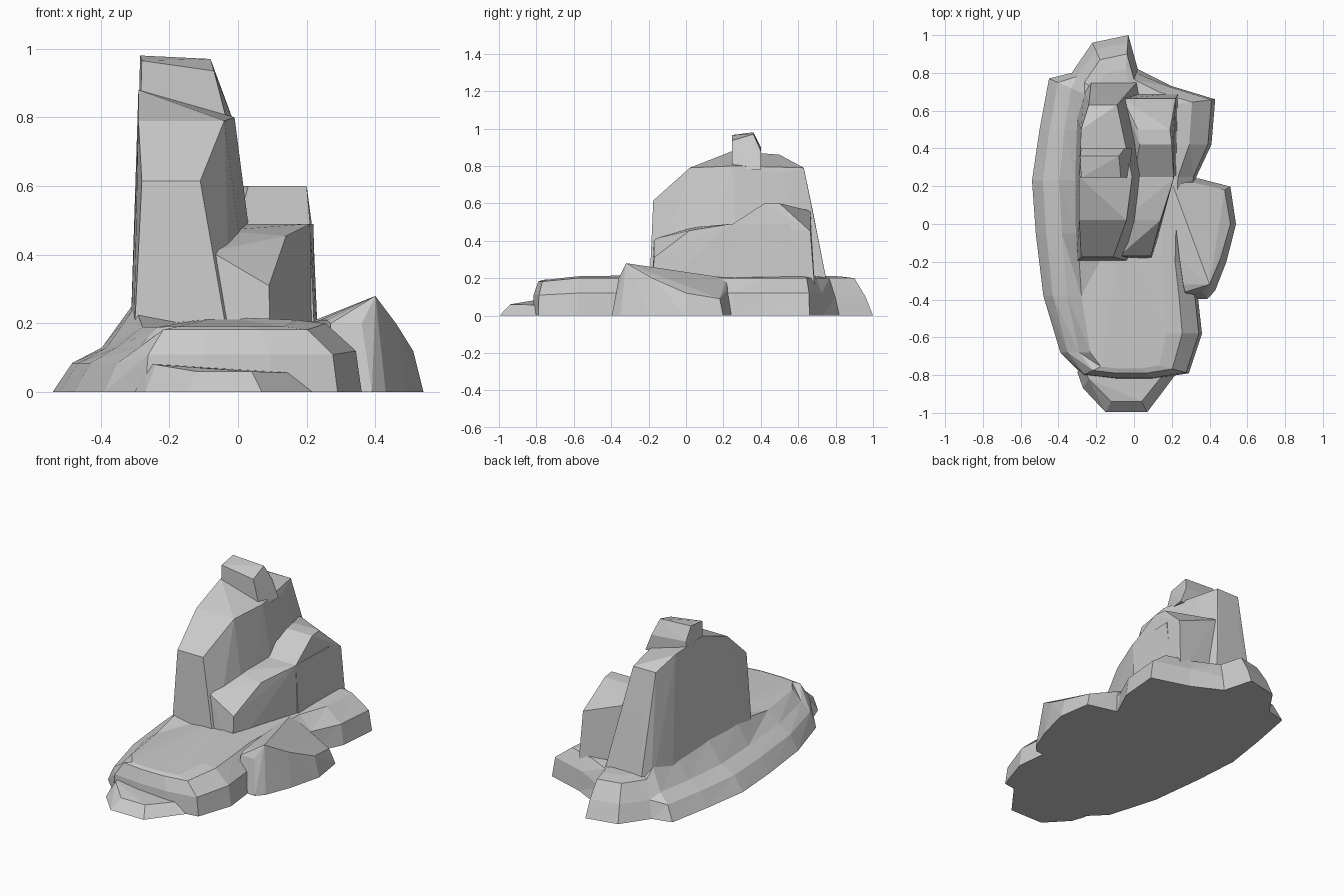
import bpy, bmesh
from mathutils import Vector

if "Cube" in bpy.data.objects:
    bpy.data.objects.remove(bpy.data.objects["Cube"])


def finish(bm, name):
    bmesh.ops.recalc_face_normals(bm, faces=bm.faces[:])
    me = bpy.data.meshes.new(name)
    bm.to_mesh(me)
    bm.free()
    ob = bpy.data.objects.new(name, me)
    bpy.context.collection.objects.link(ob)
    return ob


def boulder(name, sections, foot_z=.1, left=0, right=0, stretch=1):
    """Faceted convex stone from slices (y, x left, x right, top z, drop to the right).
    Its foot spreads by left / right in x and by stretch in y."""
    bm = bmesh.new()
    for y, xl, xr, z, drop in sections:
        for p in ((xl, y, z), (xr, y, z - drop),
                  (xl - left, y * stretch, foot_z), (xr + right, y * stretch, foot_z)):
            bm.verts.new(p)
    bmesh.ops.convex_hull(bm, input=bm.verts[:])
    loose = [v for v in bm.verts if not v.link_faces]
    bmesh.ops.delete(bm, geom=loose, context='VERTS')
    return finish(bm, name)


# Base slab: ground outline, then rings drawn in towards a lengthwise spine
outline = [(-.27, -.80), (-.1, -.82), (.1, -.82), (.29, -.79), (.36, -.58), (.34, -.40),
           (.31, -.2), (.32, .1), (.33, .25), (.41, .42), (.43, .66), (.2, .73), (.02, .82),
           (-.03, 1.0), (-.22, .96), (-.33, .8), (-.45, .77), (-.5, .5), (-.54, .23),
           (-.52, -.05), (-.48, -.38), (-.39, -.68)]
steep = [(0, 0), (.04, .12), (.25, .2), (.45, .21)]        # front and right
rear = [(0, 0), (.1, .1), (.25, .2), (.45, .21)]           # back spur
terraced = [(0, 0), (.12, .085), (.3, .13), (.48, .25)]    # left flank


def ring(level):
    pts = []
    for i, (x, y) in enumerate(outline):
        kind = terraced if i > 15 else rear if i > 11 else steep
        inset, z = kind[level]
        if i > 19:                                         # flank sinks to the front
            z = min(z, .19)
        elif i < 4:                                        # so does the front edge
            z *= .91
        spine = Vector((-.06, max(-.7, min(.6, y)), 0))
        p = Vector((x, y, 0)).lerp(spine, inset)
        pts.append((p.x, p.y, z))
    return pts


bm = bmesh.new()
rings = [[bm.verts.new(p) for p in ring(k)] for k in range(4)]
n = len(outline)
hub = bm.verts.new((-.05, .05, .22))
for i in range(n):
    j = (i + 1) % n
    for a, b in zip(rings, rings[1:]):
        bm.faces.new((a[i], a[j], b[j]))
        bm.faces.new((a[i], b[j], b[i]))
    bm.faces.new((rings[-1][i], rings[-1][j], hub))
bm.faces.new(rings[0][::-1])
rock = finish(bm, "rock")

# Low front lip
lip = boulder("front_lip", [(-.94, -.12, .04, .06, 0), (-.82, -.24, .13, .08, .03),
                            (-.74, -.27, .2, .085, .03)], 0, .03, .03, 1.06)
# Right-hand lobe with its raised front corner
lobe = boulder("side_lobe", [(-.36, .27, .36, .2, 0), (-.32, .26, .40, .21, -.07),
                             (-.18, .24, .46, .21, .01), (0, .22, .51, .2, .08),
                             (.18, .2, .48, .2, .11), (.22, .2, .31, .2, .06)],
               0, 0, .03, 1.1)
# Main tower
tower = boulder("tower", [(-.175, -.28, -.11, .615, 0), (.02, -.29, -.04, .79, 0),
                          (.25, -.29, -.01, .88, .08), (.5, -.28, -.05, .86, .1),
                          (.63, -.24, -.09, .79, 0), (.68, -.2, -.06, .55, 0)],
                .1, .025, .09, 1.13)
# Summit block
summit = boulder("summit", [(.245, -.28, -.07, .965, .03), (.36, -.285, -.08, .98, .01),
                            (.4, -.28, -.05, .9, .02)], .78, .005, .04)
# Lower right shelf
shelf = boulder("shelf", [(-.17, -.08, .09, .41, .1), (.02, -.06, .14, .47, .015),
                          (.24, -.05, .21, .49, 0), (.55, -.05, .22, .49, 0)],
                .1, .02, .005, 1.1)
# Rear right step
step = boulder("rear_step", [(.25, 0, .21, .49, 0), (.42, .03, .2, .6, 0),
                             (.5, .02, .19, .6, 0), (.665, -.06, .22, .56, .11)],
               .1, 0, .015, 1.04)

# Fuse everything into one solid
bpy.context.view_layer.objects.active = rock
for part in (lip, lobe, tower, summit, shelf, step):
    mod = rock.modifiers.new("fuse", 'BOOLEAN')
    mod.operation, mod.solver, mod.object = 'UNION', 'EXACT', part
    bpy.ops.object.modifier_apply(modifier=mod.name)
    bpy.data.objects.remove(part)
